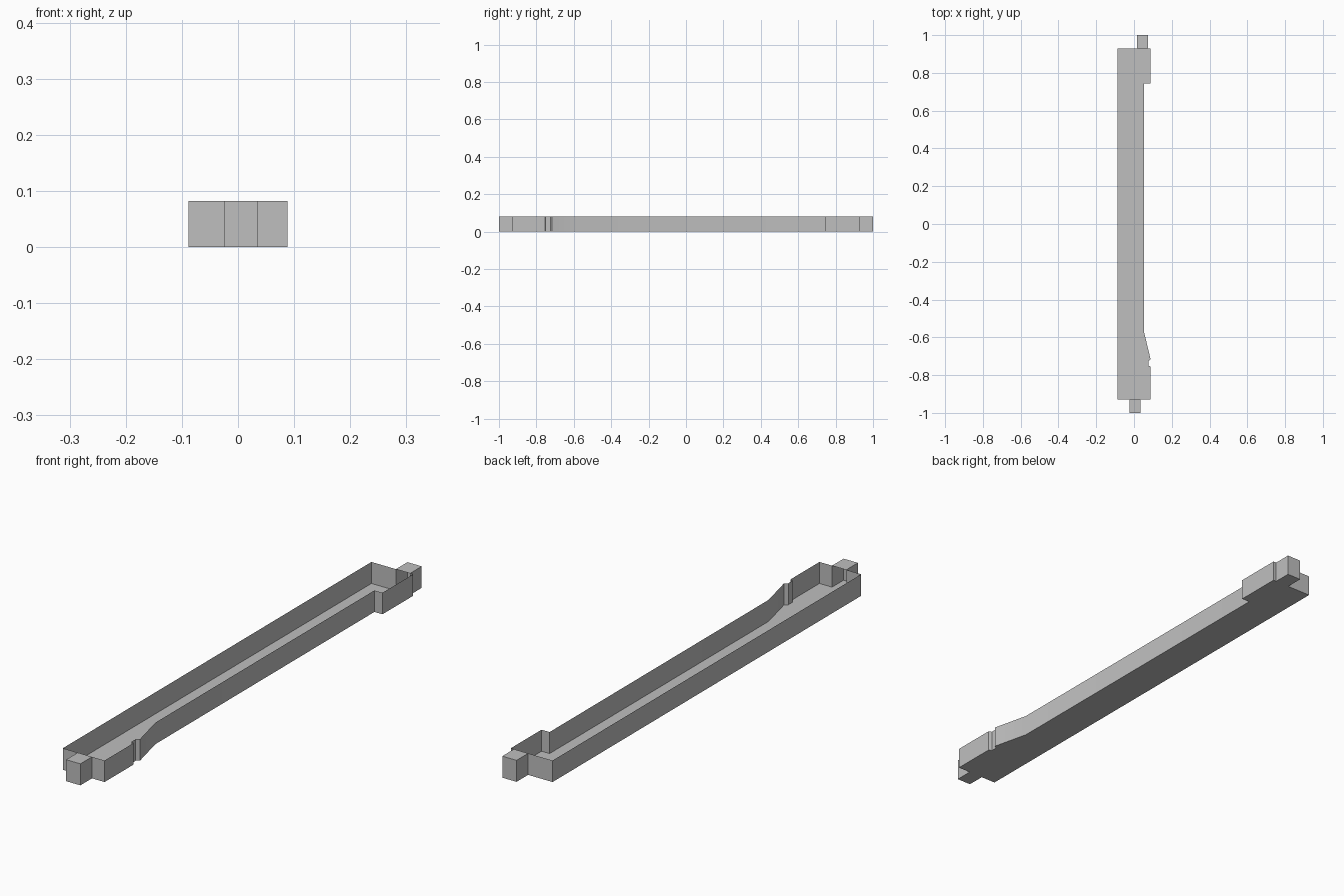
import bpy
import bmesh
from math import radians

cube = bpy.data.objects.get("Cube")
if cube:
    bpy.data.objects.remove(cube, do_unlink=True)

HEIGHT = 0.082
SIDE = 0.088      # half width of the tray
WAIST = 0.054     # recessed long side
END = 0.93        # end walls
TIP = 1.0         # tab ends
FRONT_TAB = (-0.025, 0.035)
BACK_TAB = (0.015, 0.075)

grey = bpy.data.materials.new("light grey")
grey.use_nodes = True
colour = (0.52, 0.52, 0.52, 1)
grey.diffuse_color = colour
grey.node_tree.nodes["Principled BSDF"].inputs["Base Color"].default_value = colour


def finish(bm, name):
    mesh = bpy.data.meshes.new(name)
    bm.to_mesh(mesh)
    bm.free()
    mesh.materials.append(grey)
    obj = bpy.data.objects.new(name, mesh)
    bpy.context.collection.objects.link(obj)
    return obj


# Tray outline, counter-clockwise from the front left corner
outline = [
    (-SIDE, -END),
    (FRONT_TAB[0], -END), (FRONT_TAB[0], -TIP),
    (FRONT_TAB[1], -TIP), (FRONT_TAB[1], -END),
    (SIDE, -END),
    # small notch and sloping shoulder
    (SIDE, -0.755), (0.076, -0.75), (0.076, -0.725), (SIDE, -0.717),
    (WAIST, -0.575),
    # step out to full width at the back
    (WAIST, 0.745), (SIDE, 0.745), (SIDE, END),
    (BACK_TAB[1], END), (BACK_TAB[1], TIP),
    (BACK_TAB[0], TIP), (BACK_TAB[0], END),
    (-SIDE, END),
]

# Open tray: floor and thin upright walls
bm = bmesh.new()
low = [bm.verts.new((x, y, 0)) for x, y in outline]
high = [bm.verts.new((x, y, HEIGHT)) for x, y in outline]
bm.faces.new(low[::-1])
for i in range(len(low)):
    j = (i + 1) % len(low)
    bm.faces.new((low[i], low[j], high[j], high[i]))
tray = finish(bm, "tray")
bpy.ops.object.select_all(action="DESELECT")
tray.select_set(True)
bpy.context.view_layer.objects.active = tray
bpy.ops.object.shade_smooth_by_angle(angle=radians(30))

# Covers closing the top of the two end tabs
for name, (x0, x1), y0, y1 in (
    ("front_tab_cover", FRONT_TAB, -TIP, -END),
    ("back_tab_cover", BACK_TAB, END, TIP),
):
    bm = bmesh.new()
    corners = ((x0, y0), (x1, y0), (x1, y1), (x0, y1))
    bm.faces.new([bm.verts.new((x, y, HEIGHT)) for x, y in corners])
    finish(bm, name)
